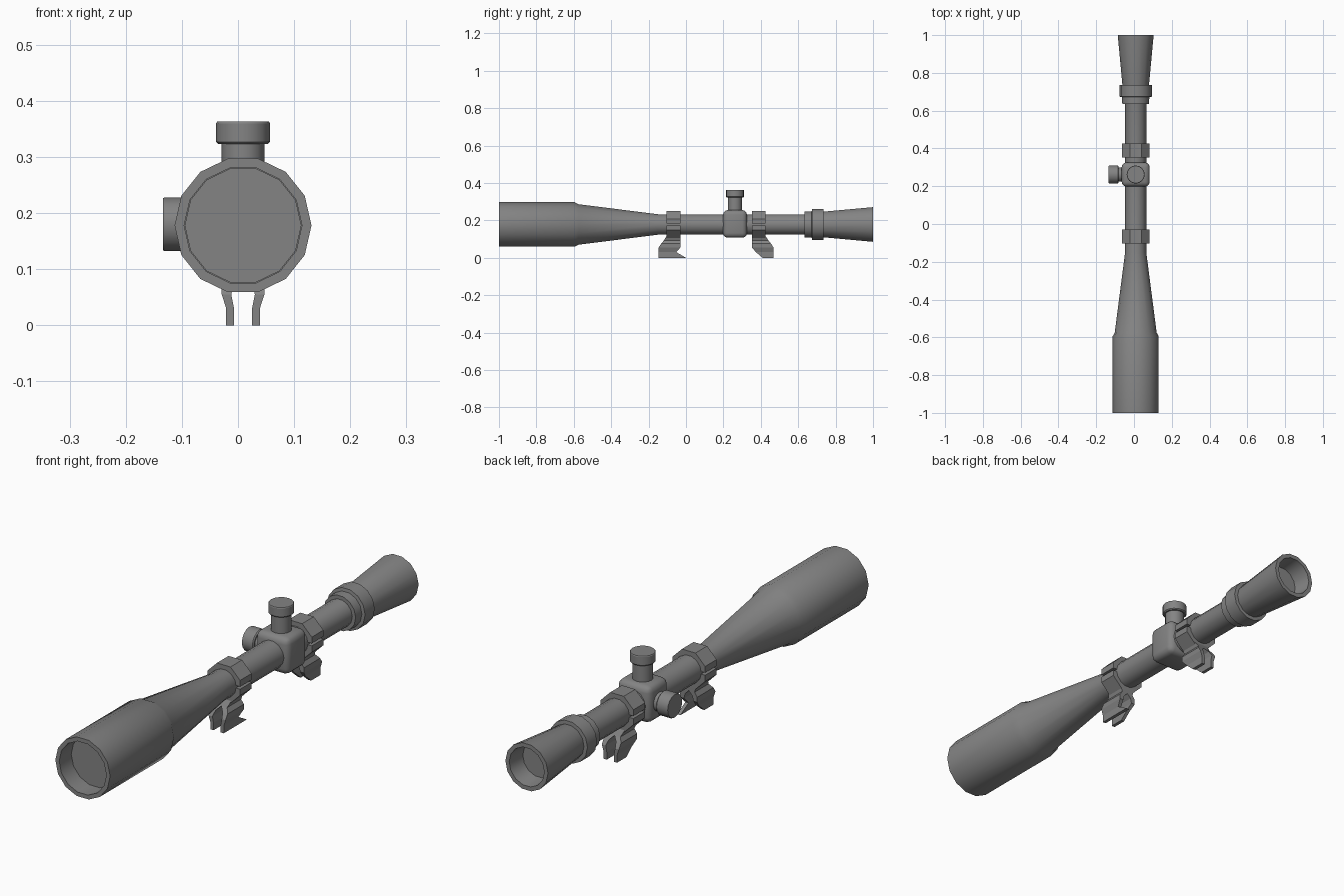
import bpy, bmesh
from math import cos, sin, pi, radians

if "Cube" in bpy.data.objects:
    bpy.data.objects.remove(bpy.data.objects["Cube"], do_unlink=True)

metal = bpy.data.materials.new("gunmetal_grey")
metal.use_nodes = True
GREY = (0.23, 0.23, 0.23, 1)
metal.diffuse_color = GREY
metal.node_tree.nodes["Principled BSDF"].inputs["Base Color"].default_value = GREY

AX, AZ = 0.009, 0.178      # optical axis
TURRET_Y = 0.262


def finish(name, bm, smooth=True):
    bmesh.ops.recalc_face_normals(bm, faces=bm.faces[:])
    mesh = bpy.data.meshes.new(name)
    bm.to_mesh(mesh)
    bm.free()
    mesh.materials.append(metal)
    ob = bpy.data.objects.new(name, mesh)
    bpy.context.collection.objects.link(ob)
    if smooth:
        bpy.ops.object.select_all(action="DESELECT")
        ob.select_set(True)
        bpy.context.view_layer.objects.active = ob
        bpy.ops.object.shade_smooth_by_angle(angle=radians(30))
    return ob


def loft(bm, loops):
    """Skin a list of equal-length point loops and cap both ends."""
    rows = [[bm.verts.new(p) for p in loop] for loop in loops]
    n = len(rows[0])
    for a, b in zip(rows, rows[1:]):
        for i in range(n):
            j = (i + 1) % n
            bm.faces.new((a[i], a[j], b[j], b[i]))
    bm.faces.new(rows[0])
    bm.faces.new(rows[-1])


def lathe(name, profile, place, sides):
    """Revolve (radius, distance) points; place maps local u, v, t to a position."""
    bm = bmesh.new()
    angles = [2 * pi * i / sides for i in range(sides)]
    loft(bm, [[place(r * cos(a), r * sin(a), t) for a in angles] for r, t in profile])
    return finish(name, bm)


def along_y(u, v, t):
    return (AX + u, t, AZ + v)


def along_z(u, v, t):
    return (AX + u, TURRET_Y + v, t)


def along_x(u, v, t):
    return (t, TURRET_Y + u, AZ + 0.002 + v)


# Main tube with recessed ends, flared objective and eyepiece
lathe("scope_tube", [
    (0.105, -0.92), (0.105, -1), (0.122, -1), (0.122, -0.595), (0.111, -0.575),
    (0.056, -0.15), (0.056, 0.65), (0.067, 0.7), (0.095, 1), (0.078, 1), (0.07, 0.92),
], along_y, 14)
lathe("focus_collar", [
    (0.05, 0.634), (0.071, 0.634), (0.072, 0.672), (0.085, 0.674),
    (0.085, 0.735), (0.06, 0.737),
], along_y, 14)
lathe("objective_lens", [(0.104, -0.925), (0.104, -0.918)], along_y, 14)
lathe("eyepiece_lens", [(0.07, 0.918), (0.07, 0.925)], along_y, 14)

# Turret housing and its two adjustment knobs
bm = bmesh.new()
bmesh.ops.create_cube(bm, size=1)
for v in bm.verts:
    v.co.x = AX + v.co.x * 0.148
    v.co.y = TURRET_Y + v.co.y * 0.128
    v.co.z = AZ + 0.003 + v.co.z * 0.148
bmesh.ops.bevel(bm, geom=bm.edges[:], offset=0.025, segments=3, profile=0.5, affect="EDGES")
finish("turret_housing", bm)

lathe("elevation_knob", [
    (0.038, 0.24), (0.038, 0.323), (0.044, 0.323), (0.048, 0.327),
    (0.048, 0.36), (0.046, 0.363),
], along_z, 16)
lathe("windage_knob", [
    (0.038, -0.05), (0.038, -0.082), (0.044, -0.082), (0.048, -0.086),
    (0.048, -0.131), (0.046, -0.134),
], along_x, 16)


def clamp_half(name, y, side):
    """Half of an octagonal ring, leaving a narrow split at the middle."""
    r, c, gap = 0.073, 0.0302, 0.005
    shape = [(r, gap), (r, c), (c, r), (-c, r), (-r, c), (-r, gap)]
    bm = bmesh.new()
    loft(bm, [[(AX + u, y + d, AZ + side * w) for u, w in shape] for d in (-0.037, 0.037)])
    finish(name, bm, False)


def leg(name, y, side, lean, foot):
    """Bent jaw plate: rows of height, inner x, outer x, trailing y, leading y."""
    rows = [
        (0, 0.016, 0.03, -0.067 if foot else 0.02, 0.079),
        (0.03, 0.016, 0.03, -0.015, 0.079),
        (0.055, 0.021, 0.038, -0.037, 0.079),
        (0.075, 0.016, 0.038, -0.037, 0.066),
        (0.092, 0, 0.026, -0.037, 0.052),
        (0.115, 0, 0.034, -0.037, 0.037),
    ]
    bm = bmesh.new()
    loft(bm, [[(AX + side * x, y + lean * d, z)
               for x, d in ((xi, y0), (xo, y0), (xo, y1), (xi, y1))]
              for z, xi, xo, y0, y1 in rows])
    finish(name, bm, False)


# Two mounts whose feet lean away from each other
for label, y, lean in (("front", -0.067, -1), ("rear", 0.389, 1)):
    clamp_half(label + "_ring_cap", y, 1)
    clamp_half(label + "_ring_base", y, -1)
    for word, side in (("left", 1), ("right", -1)):
        leg(f"{label}_{word}_mount_leg", y, side, lean, label == "front" and side == 1)
